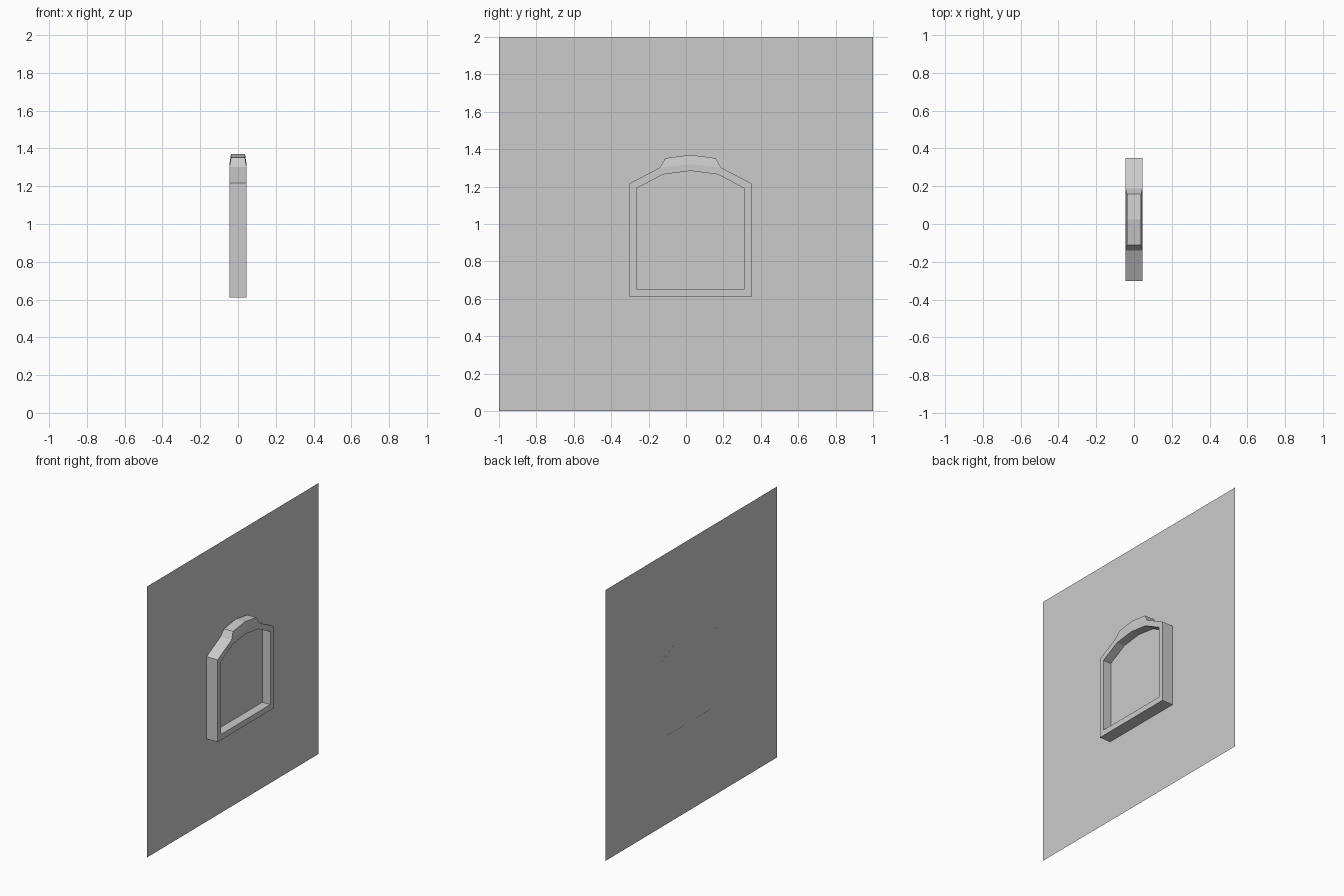
import bpy
import bmesh

cube = bpy.data.objects.get("Cube")
if cube:
    bpy.data.objects.remove(cube, do_unlink=True)

# One plain grey for the whole model
GREY = (0.6, 0.6, 0.6, 1)
mat = bpy.data.materials.new("plaster grey")
mat.use_nodes = True
mat.diffuse_color = GREY
mat.node_tree.nodes["Principled BSDF"].inputs["Base Color"].default_value = GREY

CENTRE_Y = 0.024     # the window sits slightly off the wall's middle
HALF = 0.045         # half the frame depth
CREST_HALF = 0.037   # half depth at the top of the tapered crest
PANE_X = -0.02
WALL_X = -0.0445


def mirrored(half):
    """Full outline from its right half, listed from the bottom to the apex."""
    return half + [(-y, z) for y, z in reversed(half) if y > 0]


def loop(bm, outline, x):
    return [bm.verts.new((x, CENTRE_Y + y, z)) for y, z in outline]


def bridge(bm, a, b, closed=True):
    n = len(a)
    for i in range(n if closed else n - 1):
        j = (i + 1) % n
        bm.faces.new((a[i], a[j], b[j], b[i]))


def finish(bm, name, recalc=True):
    if recalc:
        bmesh.ops.recalc_face_normals(bm, faces=bm.faces)
    mesh = bpy.data.meshes.new(name)
    bm.to_mesh(mesh)
    bm.free()
    mesh.materials.append(mat)
    obj = bpy.data.objects.new(name, mesh)
    bpy.context.collection.objects.link(obj)
    return obj


outer = mirrored([(0.326, 0.61), (0.326, 1.217), (0.163, 1.302), (0, 1.32)])
inner = mirrored([(0.289, 0.652), (0.289, 1.19), (0.147, 1.265), (0, 1.284)])
crest_low = outer[2:5]
crest_top = [(0.135, 1.352), (0, 1.37), (-0.135, 1.352)]

# Window frame: an arched ring
bm = bmesh.new()
rings = [loop(bm, outer, -HALF), loop(bm, outer, HALF),
         loop(bm, inner, HALF), loop(bm, inner, -HALF)]
for k in range(4):
    bridge(bm, rings[k], rings[(k + 1) % 4])
finish(bm, "window_frame")

# Crest: a block over the arch, tapering on both sides
bm = bmesh.new()
rings = [loop(bm, crest_low, -HALF), loop(bm, crest_top, -CREST_HALF),
         loop(bm, crest_top, CREST_HALF), loop(bm, crest_low, HALF)]
for k in range(4):
    bridge(bm, rings[k], rings[(k + 1) % 4], closed=False)
for end in (0, -1):
    bm.faces.new([r[end] for r in rings])
finish(bm, "frame_crest")

# Window pane, recessed in the frame
bm = bmesh.new()
bm.faces.new(loop(bm, inner, PANE_X))
finish(bm, "window_pane", recalc=False)

# Wall: one thin sheet behind the frame
bm = bmesh.new()
corners = [(-1, 0), (1, 0), (1, 2), (-1, 2)]
bm.faces.new([bm.verts.new((WALL_X, y, z)) for y, z in corners])
finish(bm, "wall", recalc=False)
